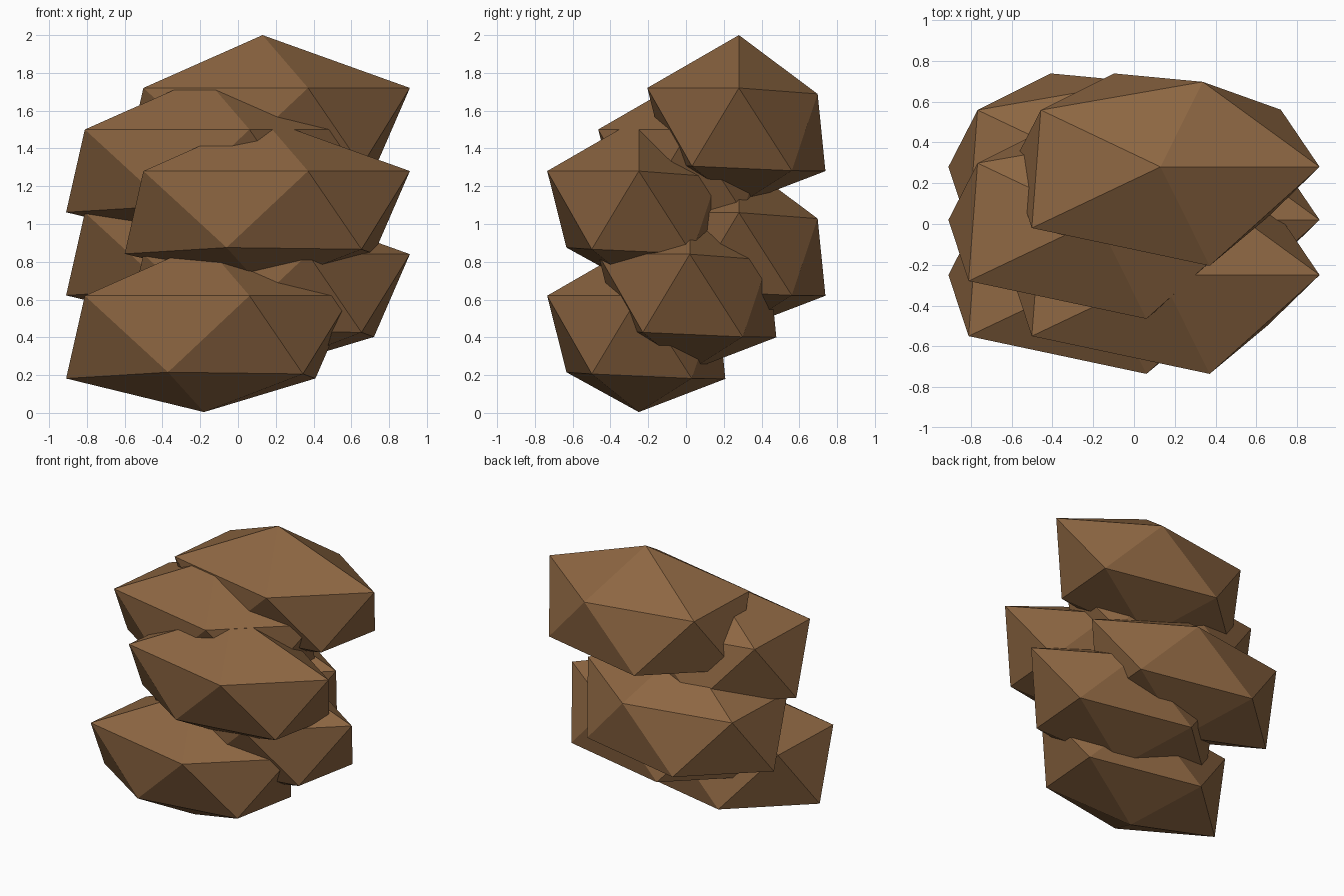
import bpy
import bmesh
from math import atan2, tau

cube = bpy.data.objects.get("Cube")
if cube:
    bpy.data.objects.remove(cube, do_unlink=True)

# Single earthy brown
brown = bpy.data.materials.new("earth_brown")
brown.use_nodes = True
color = (0.27, 0.135, 0.055, 1.0)
brown.diffuse_color = color
shader = next(n for n in brown.node_tree.nodes if n.type == "BSDF_PRINCIPLED")
shader.inputs["Base Color"].default_value = color
shader.inputs["Roughness"].default_value = 0.9

# Radial chipping of each corner: bottom, lower ring, upper ring, top
CHIPS = [0.77,
         0.935, 0.945, 0.936, 0.79, 0.83,
         1.0, 0.86, 0.93, 1.0, 1.0,
         1.0]
SIZE = (0.872, 0.57, 0.506)


def ring_order(v):
    return round(v.co.z, 2), (atan2(v.co.y, v.co.x) + 0.1) % tau


def make_rock_mesh():
    """Low-poly boulder: a chipped, flattened icosahedron."""
    bm = bmesh.new()
    bmesh.ops.create_icosphere(bm, subdivisions=1, radius=1.0)
    for v, chip in zip(sorted(bm.verts, key=ring_order), CHIPS):
        v.co *= chip
    bmesh.ops.scale(bm, vec=SIZE, verts=bm.verts)
    bmesh.ops.recalc_face_normals(bm, faces=bm.faces)
    mesh = bpy.data.meshes.new("rock")
    bm.to_mesh(mesh)
    bm.free()
    mesh.materials.append(brown)
    return mesh


# Staggered stack of rocks, from top to bottom
rock_mesh = make_rock_mesh()
ROWS = (0.28, 0.02, -0.25)
for i in range(6):
    rock = bpy.data.objects.new(f"rock_{i + 1}", rock_mesh)
    rock.location = (0.13 if i % 2 == 0 else -0.18, ROWS[i % 3], 1.494 - 0.22 * i)
    bpy.context.collection.objects.link(rock)
